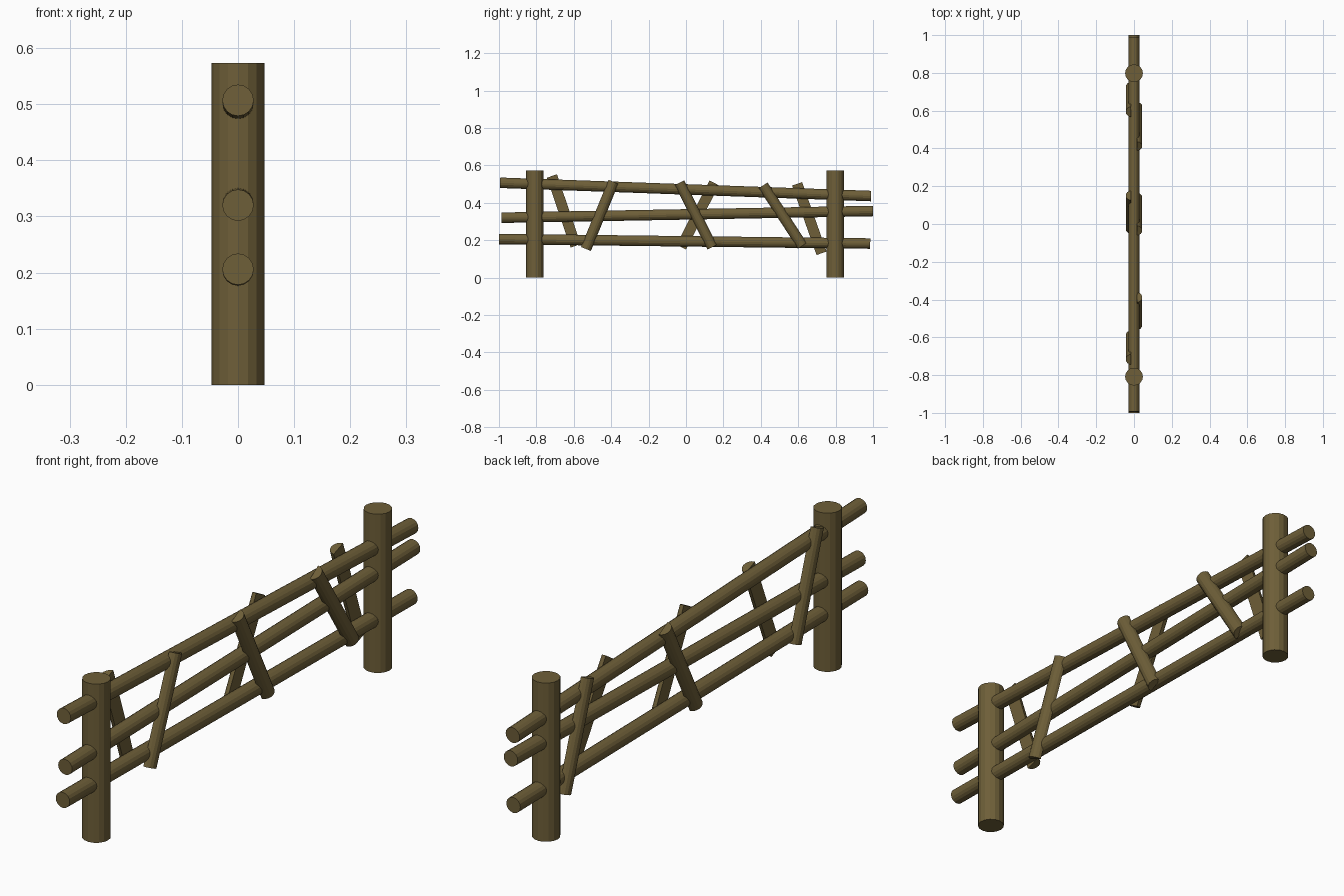
import bpy, bmesh, math
from mathutils import Vector, Matrix

if "Cube" in bpy.data.objects:
    bpy.data.objects.remove(bpy.data.objects["Cube"])

wood = bpy.data.materials.new("weathered_wood")
wood.diffuse_color = (0.156, 0.114, 0.04, 1)
wood.use_nodes = True
wood.node_tree.nodes["Principled BSDF"].inputs["Base Color"].default_value = wood.diffuse_color


def log(name, start, end, radius, sides=16, half=0):
    """Log between two points in the fence plane; half=+1/-1 gives a split log bulging to +x/-x."""
    a, b = Vector(start), Vector(end)
    along = (b - a).normalized()
    out = Vector((half or 1, 0, 0))
    across = along.cross(out)
    if half:
        angles = [-math.pi / 2 + math.pi * i / (sides // 2) for i in range(sides // 2 + 1)]
    else:
        angles = [2 * math.pi * i / sides for i in range(sides)]
    bm = bmesh.new()
    ring = [bm.verts.new(a + radius * (out * math.cos(t) + across * math.sin(t))) for t in angles]
    cap = bm.faces.new(ring)
    ext = bmesh.ops.extrude_face_region(bm, geom=[cap], use_keep_orig=True)
    bmesh.ops.translate(bm, vec=b - a,
                        verts=[v for v in ext["geom"] if isinstance(v, bmesh.types.BMVert)])
    bmesh.ops.recalc_face_normals(bm, faces=bm.faces)
    mesh = bpy.data.meshes.new(name)
    bm.to_mesh(mesh)
    bm.free()
    mesh.materials.append(wood)
    obj = bpy.data.objects.new(name, mesh)
    bpy.context.collection.objects.link(obj)
    return obj


# Upright posts
for name, y in (("left_post", -0.808), ("right_post", 0.798)):
    log(name, (0, y, 0), (0, y, 0.573), 0.047)

# Slightly crooked horizontal rails
for name, y0, z0, y1, z1 in (
        ("top_rail", -0.994, 0.507, 0.989, 0.436),
        ("middle_rail", -0.986, 0.320, 1.0, 0.356),
        ("bottom_rail", -1.0, 0.206, 0.985, 0.182)):
    log(name, (0, y0, z0), (0, y1, z1), 0.028)

# Split-log slats leaning on both faces of the rails (bottom y, z, top y, z)
slats = {
    1: [(-0.535, 0.153, -0.388, 0.512), (0.140, 0.163, -0.035, 0.507), (0.622, 0.170, 0.412, 0.493)],
    -1: [(-0.590, 0.170, -0.717, 0.543), (-0.026, 0.163, 0.151, 0.506), (0.725, 0.130, 0.594, 0.501)],
}
for side, rows in slats.items():
    label = "near_slat" if side > 0 else "far_slat"
    for i, (y0, z0, y1, z1) in enumerate(rows, 1):
        log(f"{label}_{i}", (side * 0.015, y0, z0), (side * 0.015, y1, z1), 0.0285, half=side)
